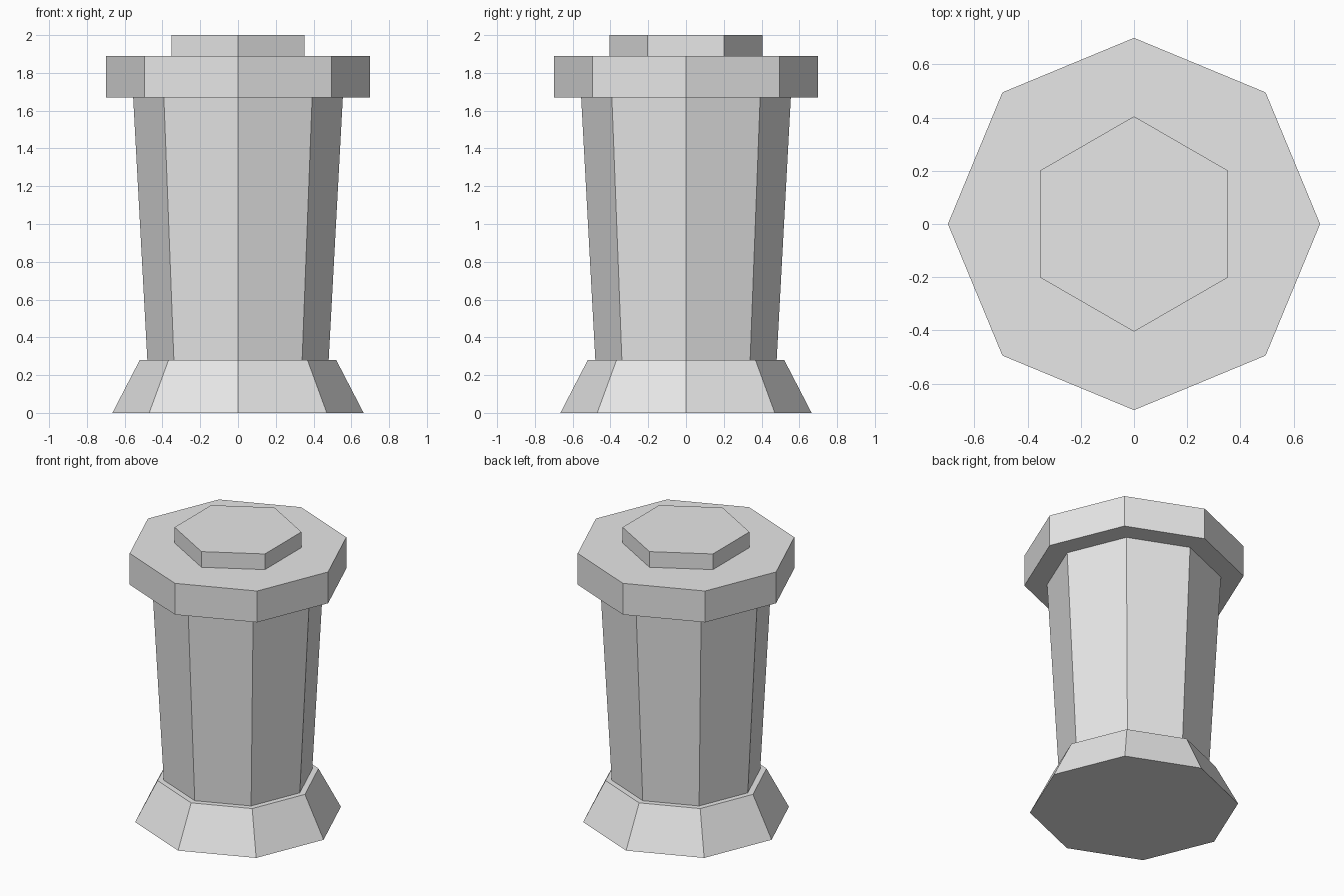
import bpy
from math import radians

cube = bpy.data.objects.get("Cube")
if cube:
    bpy.data.objects.remove(cube, do_unlink=True)

# Plain stone grey
stone = bpy.data.materials.new("stone_grey")
stone.use_nodes = True
colour = (0.8, 0.8, 0.8, 1)
stone.diffuse_color = colour
stone.node_tree.nodes["Principled BSDF"].inputs["Base Color"].default_value = colour


def tier(name, sides, bottom, top, z0, z1, turn=0):
    """Flat-sided tier with a corner on the y axis."""
    bpy.ops.mesh.primitive_cone_add(
        vertices=sides, radius1=bottom, radius2=top, depth=z1 - z0,
        location=(0, 0, (z0 + z1) / 2), rotation=(0, 0, radians(turn)))
    part = bpy.context.object
    part.name = name
    part.data.materials.append(stone)
    return part


# Flared foot, widening column, slab and hexagonal top plate
tier("base", 8, 0.665, 0.52, 0, 0.28)
tier("column", 8, 0.48, 0.555, 0.28, 1.67)
tier("cap_slab", 8, 0.70, 0.70, 1.67, 1.89)
tier("top_plate", 6, 0.405, 0.405, 1.89, 2.0)
